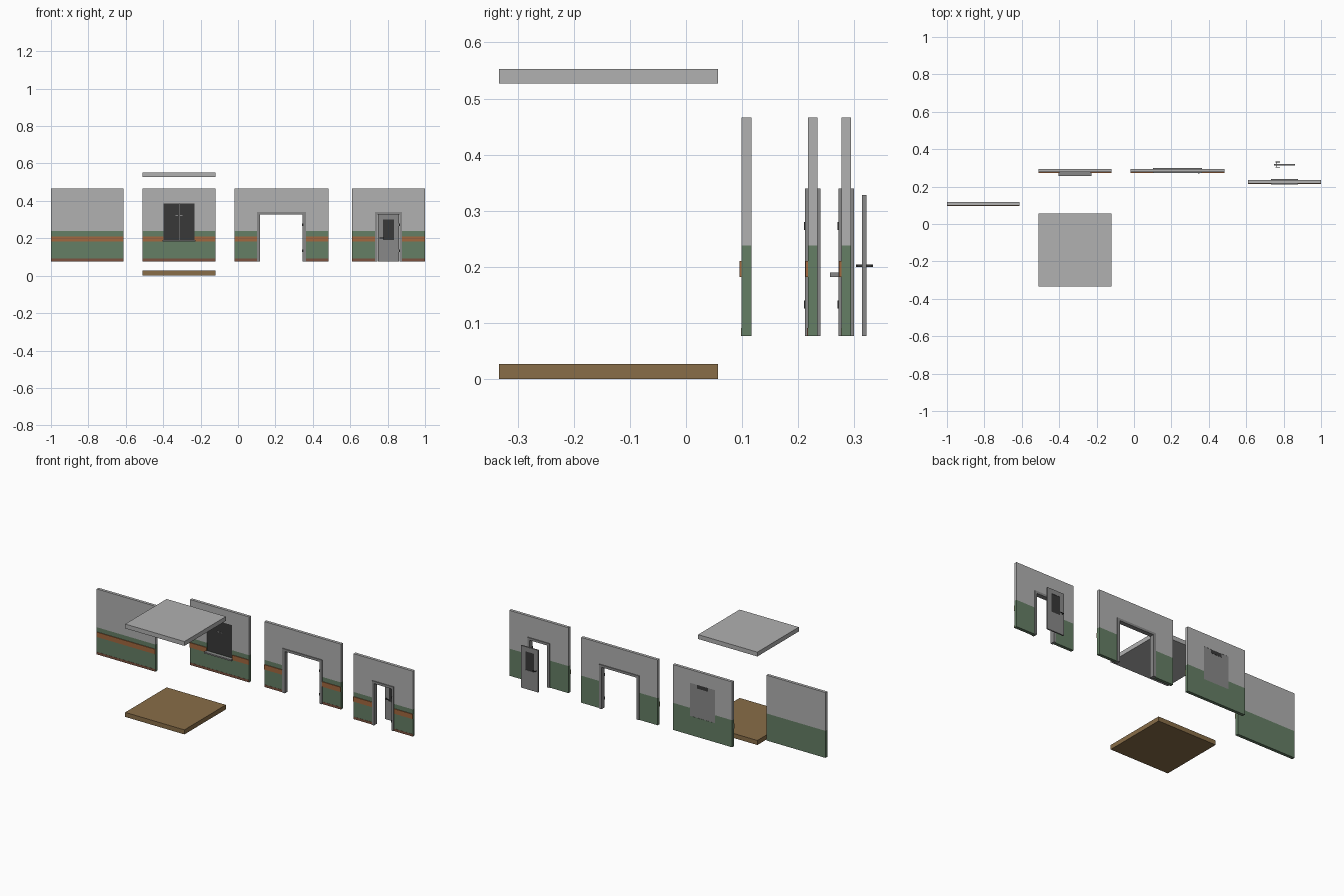
import bpy, bmesh

if "Cube" in bpy.data.objects:
    bpy.data.objects.remove(bpy.data.objects["Cube"])

def mat(name, r, g, b):
    m = bpy.data.materials.new(name)
    m.diffuse_color = (r, g, b, 1)
    m.use_nodes = True
    m.node_tree.nodes["Principled BSDF"].inputs["Base Color"].default_value = m.diffuse_color
    return m

GREY = mat("pale_grey_plaster", 0.44, 0.44, 0.44)
GREEN = mat("green_paint", 0.13, 0.21, 0.13)
ORANGE = mat("orange_wood", 0.36, 0.14, 0.05)
BASE = mat("skirting_brown", 0.20, 0.085, 0.05)
FLOOR = mat("floor_brown", 0.25, 0.155, 0.065)
TRIM = mat("trim_grey", 0.25, 0.25, 0.25)
DARK = mat("dark_grey", 0.04, 0.04, 0.04)

Z0, ZG, Z1, T = 0.077, 0.238, 0.466, 0.0175   # wall bottom, paint line, top, thickness


def finish(name, bm, mats):
    bmesh.ops.recalc_face_normals(bm, faces=bm.faces[:])
    me = bpy.data.meshes.new(name)
    bm.to_mesh(me)
    bm.free()
    for m in mats:
        me.materials.append(m)
    ob = bpy.data.objects.new(name, me)
    bpy.context.collection.objects.link(ob)
    return ob


def cells(name, xs, zs, y0, y1, hole, mats, rule=lambda z: 0):
    """Slab in the xz plane made of grid cells, minus those whose centre is in the hole."""
    bm = bmesh.new()
    cache = {}

    def v(i, j, k):
        if (i, j, k) not in cache:
            cache[i, j, k] = bm.verts.new((xs[i], (y0, y1)[k], zs[j]))
        return cache[i, j, k]

    def solid(i, j):
        if not (0 <= i < len(xs) - 1 and 0 <= j < len(zs) - 1):
            return False
        cx, cz = (xs[i] + xs[i + 1]) / 2, (zs[j] + zs[j + 1]) / 2
        return not (hole and hole[0] < cx < hole[1] and hole[2] < cz < hole[3])

    for i in range(len(xs) - 1):
        for j in range(len(zs) - 1):
            if not solid(i, j):
                continue
            ring = [(i, j), (i + 1, j), (i + 1, j + 1), (i, j + 1)]
            quads = [[v(a, b, k) for a, b in ring] for k in (0, 1)]
            for n, (di, dj) in enumerate([(0, -1), (1, 0), (0, 1), (-1, 0)]):
                if not solid(i + di, j + dj):
                    p, q = ring[n], ring[(n + 1) % 4]
                    quads.append([v(*p, 0), v(*q, 0), v(*q, 1), v(*p, 1)])
            for q in quads:
                bm.faces.new(q).material_index = rule((zs[j] + zs[j + 1]) / 2)
    return finish(name, bm, mats)


def box(name, x, y, z, m):
    return cells(name, list(x), list(z), y[0], y[1], None, [m])


def wall(name, x0, x1, y, hole=None):
    """Two-tone wall with optional opening, plus chair rail and skirting on its front."""
    xs, zs = {x0, x1}, {Z0, ZG, Z1}
    if hole:
        xs |= {hole[0], hole[1]}
        zs |= {hole[2], hole[3]}
    cells(name, sorted(xs), sorted(zs), y, y + T, hole, [GREEN, GREY],
          lambda z: int(z > ZG))
    spans = [(x0, hole[0]), (hole[1], x1)] if hole else [(x0, x1)]
    for s in spans:
        box(name + "_rail", s, (y - 0.004, y), (0.182, 0.211), ORANGE)
    for s in spans if hole and hole[2] <= Z0 else [(x0, x1)]:
        box(name + "_skirting", s, (y - 0.001, y), (Z0, 0.091), BASE)


def door_frame(name, cx, outer, inner, y):
    """Door lining standing proud of the wall on both sides, with two hinges."""
    cells(name, [cx - outer, cx - inner, cx + inner, cx + outer], [Z0, 0.326, 0.34],
          y - 0.005, y + T + 0.005, (cx - inner, cx + inner, Z0, 0.326), [TRIM])
    for z in (0.133, 0.273):
        box(name + "_hinge", (cx + inner - 0.003, cx + inner + 0.004),
            (y - 0.007, y - 0.003), (z - 0.007, z + 0.007), DARK)


# Floor and ceiling slabs
box("floor", (-0.51, -0.12), (-0.333, 0.057), (0, 0.027), FLOOR)
box("ceiling", (-0.51, -0.12), (-0.333, 0.057), (0.527, 0.553), GREY)

# Plain wall
wall("plain_wall", -1.0, -0.612, 0.099)

# Window wall: opening, dark panes, grey back panel, sill
WY, wl, wr, wb, wt = 0.277, -0.398, -0.232, 0.19, 0.387
wall("window_wall", -0.51, -0.12, WY, (wl, wr, wb, wt))
box("window_back", (wl, wr), (WY + 0.011, WY + T - 0.001), (wb, wt), TRIM)
box("window_back_vent", (-0.35, -0.28), (WY + T - 0.001, WY + T), (wt - 0.022, wt), DARK)
box("window_sill", (wl - 0.006, wr + 0.006), (0.257, WY), (0.182, 0.19), TRIM)
mid = (wl + wr) / 2
for a, b in ((wl, mid - 0.001), (mid + 0.001, wr)):
    box("window_leaf", (a, b), (WY + 0.003, WY + 0.011), (wb, wt), DARK)
for s in (-1, 1):
    box("window_catch", (mid + s * 0.012 - 0.006, mid + s * 0.012 + 0.006),
        (WY + 0.001, WY + 0.003), (0.32, 0.324), TRIM)

# Wide doorway wall
AX = 0.232
wall("wide_doorway_wall", -0.02, 0.484, WY, (AX - 0.122, AX + 0.122, Z0, 0.333))
door_frame("wide_frame", AX, 0.131, 0.114, WY)

# Narrow doorway wall
DX, DY = 0.805, 0.217
wall("doorway_wall", 0.61, 1.0, DY, (DX - 0.064, DX + 0.064, Z0, 0.333))
door_frame("door_frame", DX, 0.072, 0.058, DY)

# Loose door leaf with dark glass and lever handles on both sides
dy0, dy1 = 0.314, 0.322
glass = (0.775, 0.833, 0.19, 0.30)
cells("door", [DX - 0.057, glass[0], glass[1], DX + 0.057], [Z0, glass[2], glass[3], 0.328],
      dy0, dy1, glass, [TRIM])
box("door_glass", glass[:2], (dy0 + 0.002, dy1 - 0.002), glass[2:], DARK)
box("door_handle_spindle", (0.758, 0.762), (0.304, 0.332), (0.2, 0.204), DARK)
for y in (0.303, 0.330):
    box("door_handle_lever", (0.757, 0.78), (y, y + 0.003), (0.2, 0.204), DARK)
